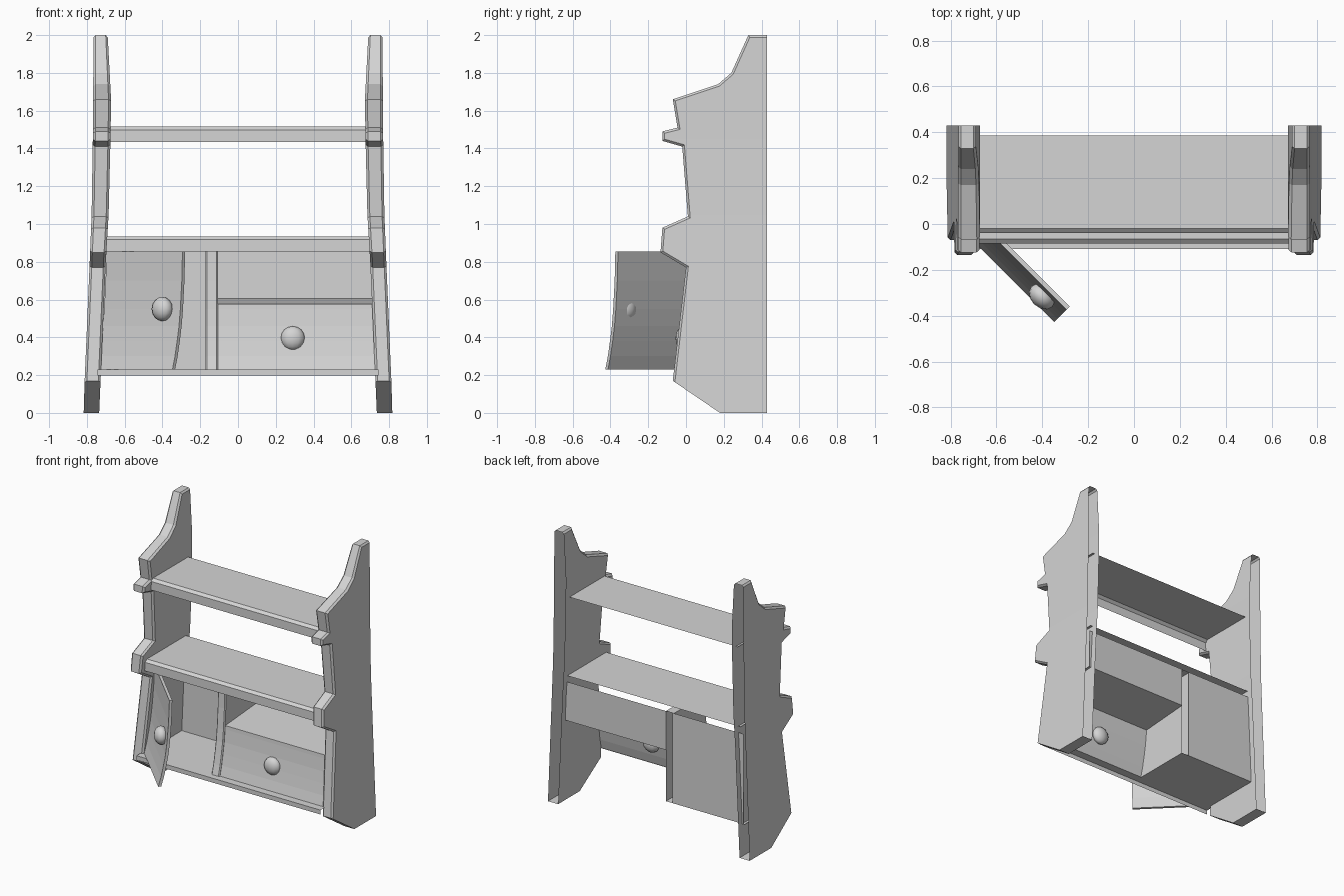
import bpy, bmesh, math
from mathutils import Matrix

cube = bpy.data.objects.get("Cube")
if cube:
    bpy.data.objects.remove(cube)

grey = bpy.data.materials.new("plain_grey")
grey.use_nodes = True
grey.diffuse_color = (0.66, 0.66, 0.66, 1)
grey.node_tree.nodes["Principled BSDF"].inputs["Base Color"].default_value = (0.66, 0.66, 0.66, 1)


def make_object(name, bm):
    mesh = bpy.data.meshes.new(name)
    bm.to_mesh(mesh)
    bm.free()
    mesh.materials.append(grey)
    obj = bpy.data.objects.new(name, mesh)
    bpy.context.collection.objects.link(obj)
    return obj


def interpolate(table, z):
    for (z0, a), (z1, b) in zip(table, table[1:]):
        if z <= z1:
            return a + (b - a) * (z - z0) / (z1 - z0)
    return table[-1][1]


def prism(points, x0, x1):
    """Closed solid from a (y, z) outline."""
    bm = bmesh.new()
    face = bm.faces.new([bm.verts.new((x0, y, z)) for y, z in points])
    new = bmesh.ops.extrude_face_region(bm, geom=[face])["geom"]
    verts = [v for v in new if isinstance(v, bmesh.types.BMVert)]
    bmesh.ops.translate(bm, verts=verts, vec=(x1 - x0, 0, 0))
    bmesh.ops.recalc_face_normals(bm, faces=bm.faces)
    return bm


def open_back(bm):
    back = [f for f in bm.faces if f.normal.y > 0.99]
    bmesh.ops.delete(bm, geom=back, context="FACES")


def chamfer(bm, size, keep):
    """Bevel the outline edges that pass the keep test."""
    rim = [e for e in bm.edges if abs(e.verts[0].co.x - e.verts[1].co.x) < 1e-4
           and not e.is_boundary and keep([v.co for v in e.verts])]
    bmesh.ops.bevel(bm, geom=rim, offset=size, segments=1, affect="EDGES")


def sheet(name, points, x0, x1):
    """Thin open board swept along x from a (y, z) path, running back to front."""
    bm = bmesh.new()
    rows = [[bm.verts.new((x, y, z)) for x in (x0, x1)] for y, z in points]
    for a, b in zip(rows, rows[1:]):
        bm.faces.new((a[0], b[0], b[1], a[1]))
    return make_object(name, bm)


def knob(name, depth):
    bm = bmesh.new()
    bmesh.ops.create_uvsphere(bm, u_segments=12, v_segments=8, radius=0.064)
    bmesh.ops.scale(bm, verts=bm.verts, vec=(1, depth, 1))
    for f in bm.faces:
        f.smooth = True
    return make_object(name, bm)


# Side panels: scalloped outline, chamfered, open at the back, leaning inward
outline = [(0.43, 0), (0.18, 0), (-0.07, 0.17), (0, 0.77), (-0.135, 0.85),
           (-0.125, 0.98), (0.01, 1.04), (-0.02, 1.41), (-0.125, 1.44),
           (-0.125, 1.49), (-0.045, 1.51), (-0.07, 1.66), (0.17, 1.74),
           (0.24, 1.8), (0.33, 2), (0.43, 2)]
inner = [(0, 0.735), (0.8, 0.7), (1.05, 0.685), (1.45, 0.675), (1.66, 0.672), (2, 0.69)]
outer = [(0, 0.817), (0.17, 0.812), (0.8, 0.785), (1.05, 0.775), (1.5, 0.768), (2, 0.765)]
THICK = 0.085
for side, name in ((1, "left_side_panel"), (-1, "right_side_panel")):
    bm = prism(outline, 0, THICK)
    open_back(bm)
    chamfer(bm, 0.012, lambda ends: max(c.z for c in ends) > 0.2)
    for level in (0.8, 1.05, 1.45, 1.66):
        bmesh.ops.bisect_plane(bm, geom=bm.verts[:] + bm.edges[:] + bm.faces[:],
                               plane_co=(0, 0, level), plane_no=(0, 0, 1))
    for v in bm.verts:
        a, b = interpolate(inner, v.co.z), interpolate(outer, v.co.z)
        v.co.x = side * (a + (b - a) * v.co.x / THICK)
    if side < 0:
        bmesh.ops.reverse_faces(bm, faces=bm.faces)
    make_object(name, bm)

BACK = 0.385
WALL_TOP = 0.89
DIV_RIGHT, DIV_LEFT = -0.172, -0.107


# Shelves: top plane with a chamfered front lip
def shelf(name, front, top, half):
    sheet(name, [(BACK, top), (front + 0.02, top), (front, top - 0.017),
                 (front, top - 0.08)], -half, half)


shelf("upper_shelf", -0.04, 1.515, 0.69)
shelf("middle_shelf", -0.085, 0.935, 0.71)

# Base: full floor under the cupboard, only a front ledge under the drawer
ledge = [(-0.11, 0.23), (-0.11, 0.198)]
sheet("cupboard_floor", [(BACK, 0.23)] + ledge, -0.745, DIV_LEFT)
sheet("drawer_ledge", [(-0.05, 0.23)] + ledge, DIV_LEFT, 0.745)

# Bowed front profile shared by door, divider and drawer
bow = [(0.23, 0.075), (0.3, 0.056), (0.38, 0.04), (0.46, 0.026), (0.55, 0.016),
       (0.7, 0.005), (0.855, 0)]

# Cupboard divider, open at the back, and the back walls on each side of it
front_edge = [(0.01 - d, z) for z, d in bow]
bm = prism(front_edge + [(0.01, WALL_TOP), (BACK, WALL_TOP), (BACK, 0.23)],
           DIV_RIGHT, DIV_LEFT)
open_back(bm)
chamfer(bm, 0.007, lambda ends: max(c.y for c in ends) < 0.1)
make_object("divider", bm)
sheet("cupboard_back", [(BACK, 0.23), (BACK, WALL_TOP)], -0.735, DIV_RIGHT + 0.01)
sheet("recess_back", [(BACK, 0.605), (BACK, WALL_TOP)], DIV_LEFT, 0.72)

# Drawer front, running up into the floor of the open recess
drawer = [(BACK, 0.605), (0.006, 0.577)]
drawer += [(0.02 - d, z) for z, d in reversed(bow) if z < 0.57]
sheet("drawer", drawer, DIV_LEFT, 0.725)
knob("drawer_knob", 0.65).location = (0.29, -0.014, 0.395)

# Open door, hinged inside the side panel
back = [(-d, z) for z, d in bow]
face = [(y - 0.02, z) for y, z in reversed(back)]
door = make_object("door", prism(back + face, 0, 0.57))
door_knob = knob("door_knob", 0.75)
swing = Matrix.Translation((-0.683, 0.043, 0)) @ Matrix.Rotation(-math.pi / 4, 4, "Z")
door.matrix_world = swing
door_knob.matrix_world = swing @ Matrix.Translation((0.453, -0.055, 0.55))
